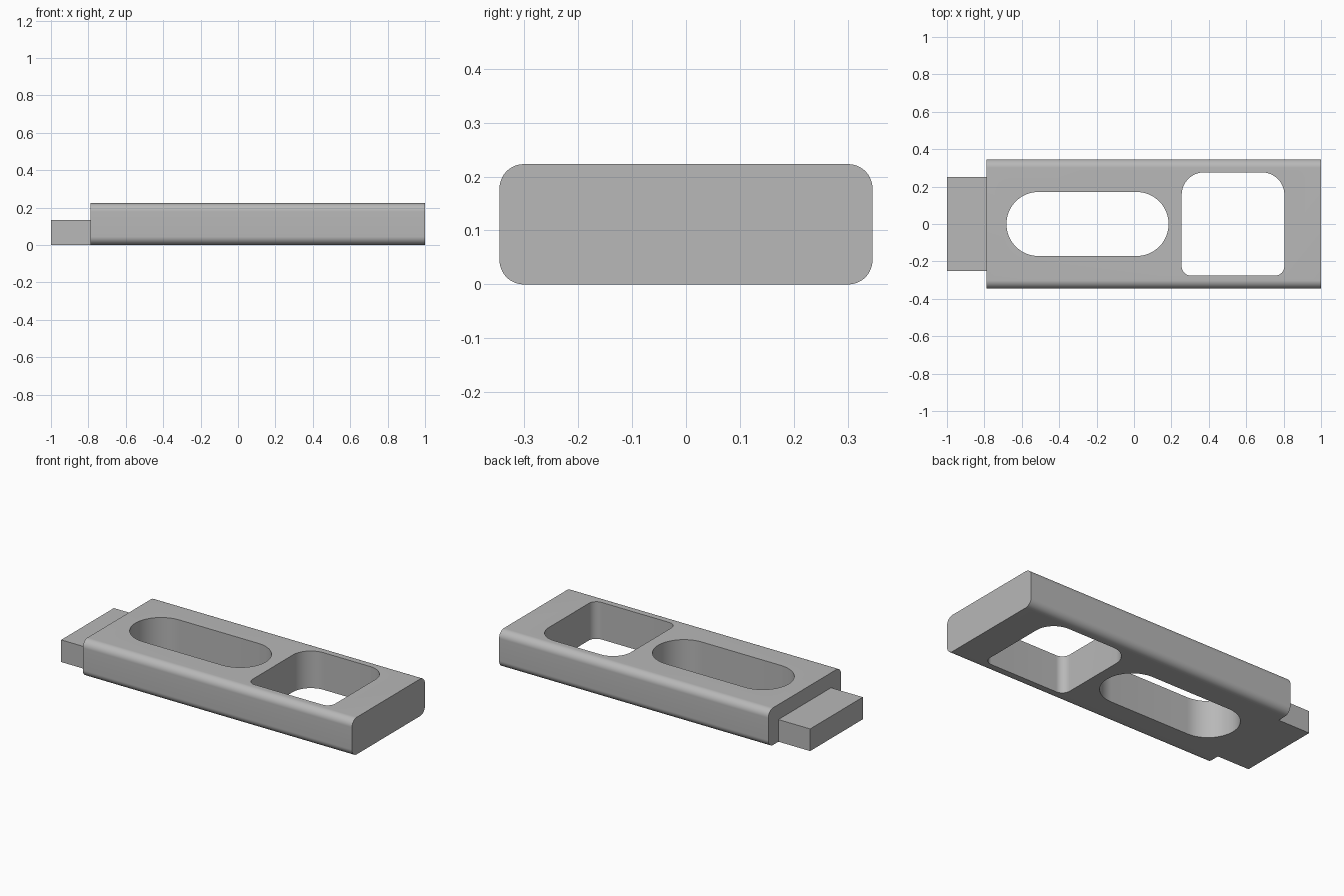
import bpy, bmesh
from math import sin, cos, pi, radians
from mathutils import Vector

cube = bpy.data.objects.get("Cube")
if cube:
    bpy.data.objects.remove(cube, do_unlink=True)

grey = bpy.data.materials.new("light_grey")
grey.use_nodes = True
colour = (0.48, 0.48, 0.48, 1)
grey.diffuse_color = colour
grey.node_tree.nodes["Principled BSDF"].inputs["Base Color"].default_value = colour


def rounded_rect(u0, u1, v0, v1, low_r, high_r, steps=16):
    """Counter-clockwise outline; low_r rounds the v0 corners, high_r the v1 corners."""
    corners = [(u1, v0, -1, 1, low_r), (u1, v1, -1, -1, high_r),
               (u0, v1, 1, -1, high_r), (u0, v0, 1, 1, low_r)]
    points = []
    for i, (u, v, su, sv, r) in enumerate(corners):
        for k in range(steps + 1 if r else 1):
            a = (i - 1) * pi / 2 + k / steps * pi / 2
            points.append((u + su * r + r * cos(a), v + sv * r + r * sin(a)))
    return points


def prism(name, outline, axis, start, end):
    """Extrude an outline along x (outline in y, z) or z (outline in x, y)."""
    bm = bmesh.new()
    place = (lambda u, v: (start, u, v)) if axis == "x" else (lambda u, v: (u, v, start))
    face = bm.faces.new([bm.verts.new(place(u, v)) for u, v in outline])
    out = bmesh.ops.extrude_face_region(bm, geom=[face], use_keep_orig=True)
    shift = Vector((end - start, 0, 0)) if axis == "x" else Vector((0, 0, end - start))
    bmesh.ops.translate(bm, vec=shift,
                        verts=[g for g in out["geom"] if isinstance(g, bmesh.types.BMVert)])
    bmesh.ops.remove_doubles(bm, verts=bm.verts, dist=1e-5)
    bmesh.ops.recalc_face_normals(bm, faces=bm.faces)
    mesh = bpy.data.meshes.new(name)
    bm.to_mesh(mesh)
    bm.free()
    mesh.materials.append(grey)
    obj = bpy.data.objects.new(name, mesh)
    bpy.context.collection.objects.link(obj)
    return obj


def combine(target, other, operation):
    mod = target.modifiers.new(other.name, "BOOLEAN")
    mod.operation, mod.object, mod.solver = operation, other, "EXACT"
    other.hide_render = True


# Long bar with rounded lengthwise edges
body = prism("bar_body", rounded_rect(-0.346, 0.346, 0, 0.223, 0.045, 0.045), "x", -0.789, 1)

# Openings: a round-ended slot and a window with larger corners at the back
slot = prism("slot_cutter", rounded_rect(-0.682, 0.185, -0.171, 0.171, 0.1709, 0.1709),
             "z", -0.1, 0.4)
window = prism("window_cutter", rounded_rect(0.255, 0.804, -0.276, 0.276, 0.05, 0.12),
               "z", -0.1, 0.4)
for cutter in (slot, window):
    combine(body, cutter, "DIFFERENCE")

# Lower end tab, flush with the underside and rooted in the bar
tab = prism("end_tab", rounded_rect(-0.25, 0.25, 0, 0.133, 0, 0), "x", -1, -0.74)
combine(body, tab, "UNION")

# Bake the booleans into one solid and drop the helpers
baked = bpy.data.meshes.new_from_object(
    body.evaluated_get(bpy.context.evaluated_depsgraph_get()))
body.modifiers.clear()
body.data = baked
for helper in (slot, window, tab):
    bpy.data.objects.remove(helper, do_unlink=True)

bpy.ops.object.select_all(action="DESELECT")
body.select_set(True)
bpy.context.view_layer.objects.active = body
bpy.ops.object.shade_smooth_by_angle(angle=radians(30))
